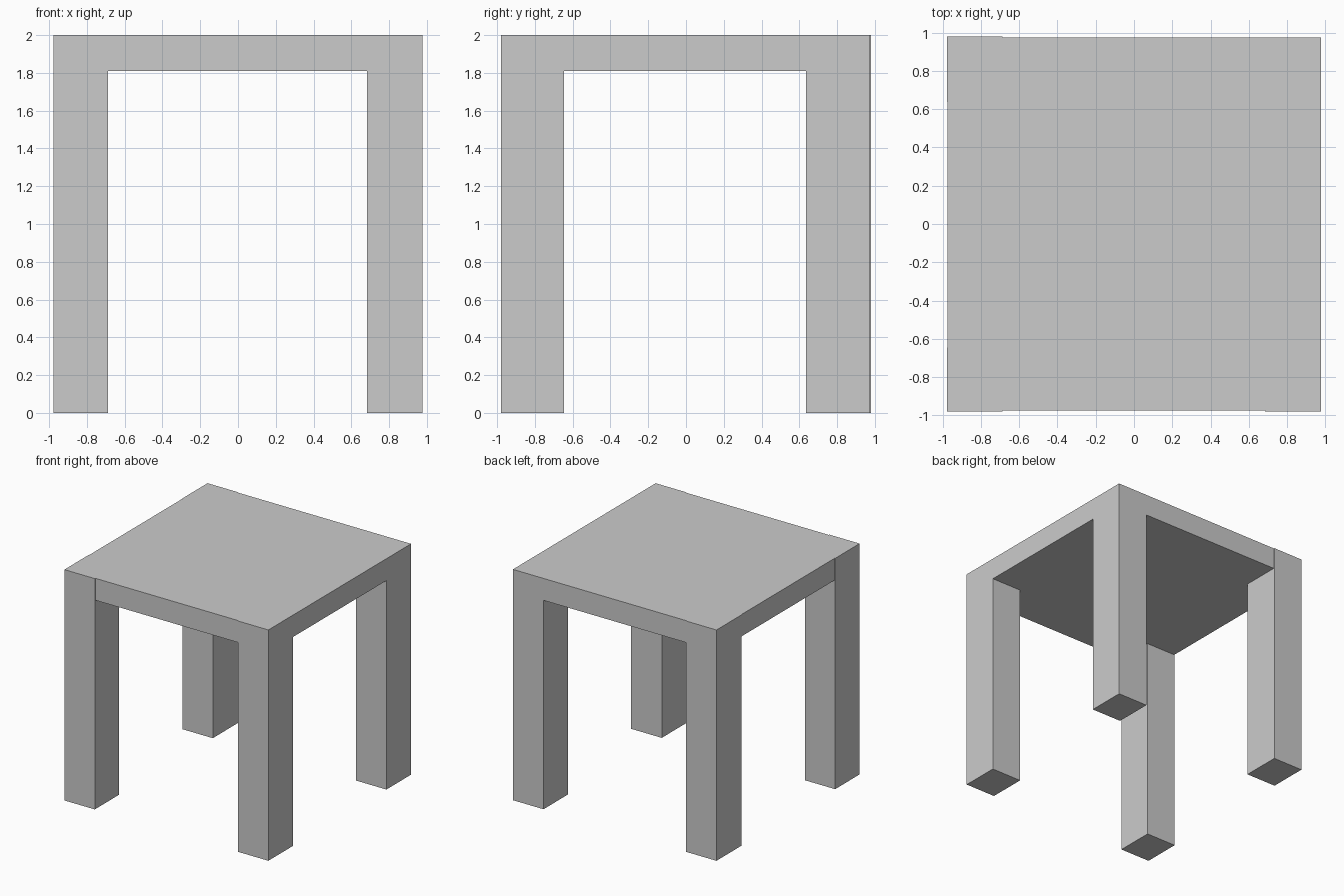
import bpy

if "Cube" in bpy.data.objects:
    bpy.data.objects.remove(bpy.data.objects["Cube"])


def box(name, x, y, z):
    """Add a box spanning the given (min, max) ranges."""
    lo, hi = zip(x, y, z)
    centre = [(a + b) / 2 for a, b in zip(lo, hi)]
    bpy.ops.mesh.primitive_cube_add(size=1, location=centre)
    obj = bpy.context.object
    obj.name = name
    obj.scale = [b - a for a, b in zip(lo, hi)]
    bpy.ops.object.transform_apply(location=False, rotation=False, scale=True)
    return obj


HEIGHT = 2.0

# Table top
box("table_top", (-0.974, 0.977), (-0.973, 0.974), (1.81, HEIGHT))

# Full-height legs, outer faces nearly flush with the top
left, right = (-0.978, -0.687), (0.684, 0.977)
front, back = (-0.98, -0.645), (0.636, 0.974)
legs = {
    "front_left_leg": (left, front),
    "front_right_leg": (right, front),
    "back_left_leg": (left, (0.636, 0.98)),
    "back_right_leg": (right, back),
}
for name, (x, y) in legs.items():
    box(name, x, y, (0, HEIGHT))
